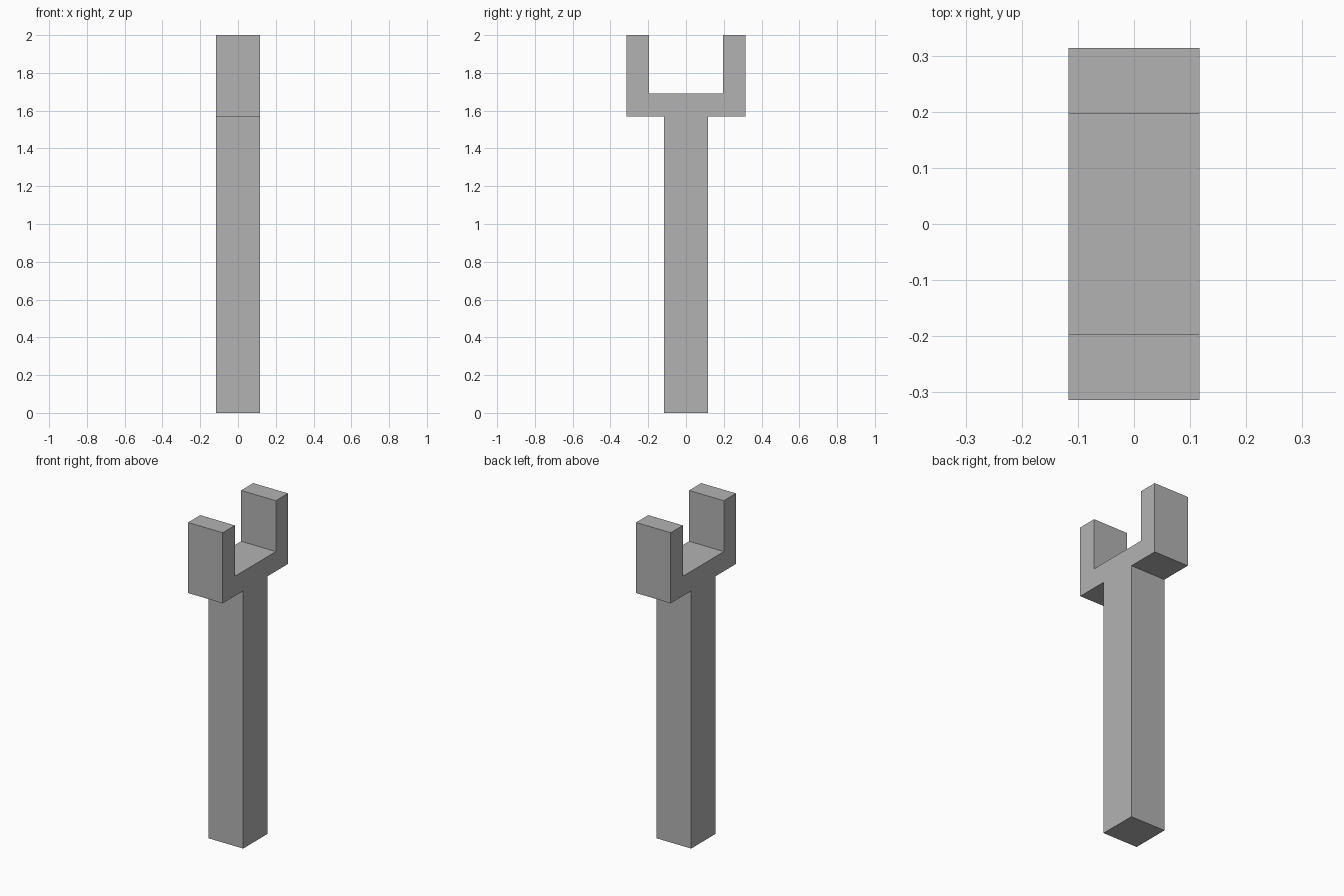
import bpy
import bmesh

cube = bpy.data.objects.get("Cube")
if cube:
    bpy.data.objects.remove(cube, do_unlink=True)

# Plain grey material
grey = bpy.data.materials.new("grey")
grey.use_nodes = True
colour = (0.45, 0.45, 0.45, 1)
grey.diffuse_color = colour
grey.node_tree.nodes["Principled BSDF"].inputs["Base Color"].default_value = colour

# Main sizes
HALF_WIDTH = 0.117   # half thickness along x, also half the post depth
OUTER, INNER = 0.314, 0.197   # outer and inner faces of the prongs
YOKE_BOTTOM, YOKE_TOP, TOP = 1.57, 1.69, 2.0

# Half outline of the forked post in the YZ plane, mirrored to close it
half = [(HALF_WIDTH, 0), (HALF_WIDTH, YOKE_BOTTOM), (OUTER, YOKE_BOTTOM),
        (OUTER, TOP), (INNER, TOP), (INNER, YOKE_TOP)]
outline = half + [(-y, z) for y, z in reversed(half)]

# Extrude the outline across the width
bm = bmesh.new()
face = bm.faces.new([bm.verts.new((-HALF_WIDTH, y, z)) for y, z in outline])
result = bmesh.ops.extrude_face_region(bm, geom=[face], use_keep_orig=True)
moved = [v for v in result["geom"] if isinstance(v, bmesh.types.BMVert)]
bmesh.ops.translate(bm, verts=moved, vec=(2 * HALF_WIDTH, 0, 0))
bmesh.ops.recalc_face_normals(bm, faces=bm.faces)

mesh = bpy.data.meshes.new("forked_post")
bm.to_mesh(mesh)
bm.free()
mesh.materials.append(grey)
bpy.context.collection.objects.link(bpy.data.objects.new("forked_post", mesh))
